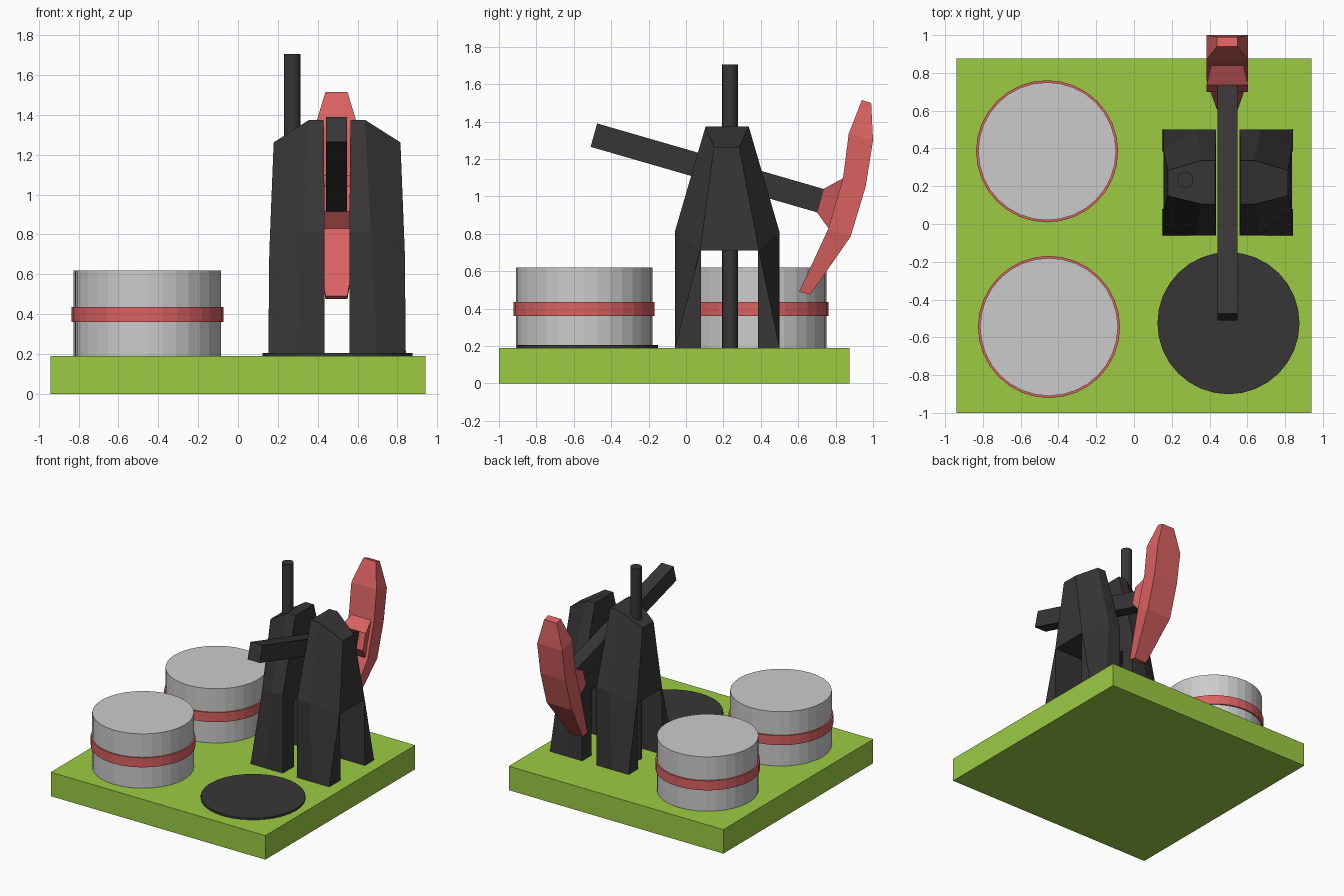
import bpy, bmesh
from mathutils import Vector

if "Cube" in bpy.data.objects:
    bpy.data.objects.remove(bpy.data.objects["Cube"])


def material(name, rgb):
    m = bpy.data.materials.new(name)
    m.diffuse_color = (*rgb, 1)
    m.use_nodes = True
    m.node_tree.nodes["Principled BSDF"].inputs["Base Color"].default_value = m.diffuse_color
    return m


GREEN = material("green", (0.33, 0.60, 0.055))
RED = material("red", (0.70, 0.12, 0.12))
DARK = material("charcoal", (0.040, 0.036, 0.038))


def finish(bm, name, mat=None):
    bmesh.ops.recalc_face_normals(bm, faces=bm.faces)
    mesh = bpy.data.meshes.new(name)
    bm.to_mesh(mesh)
    bm.free()
    ob = bpy.data.objects.new(name, mesh)
    bpy.context.collection.objects.link(ob)
    if mat:
        mesh.materials.append(mat)
    return ob


def loft(name, rings, mat=None):
    """Skin a list of equal-length rings and cap both ends."""
    bm = bmesh.new()
    loops = [[bm.verts.new(p) for p in ring] for ring in rings]
    n = len(loops[0])
    for a, b in zip(loops, loops[1:]):
        for i in range(n):
            j = (i + 1) % n
            bm.faces.new((a[i], a[j], b[j], b[i]))
    bm.faces.new(loops[0])
    bm.faces.new(loops[-1])
    return finish(bm, name, mat)


def box(name, lo, hi, mat=None):
    return loft(name, [[(lo[0], lo[1], z), (hi[0], lo[1], z),
                        (hi[0], hi[1], z), (lo[0], hi[1], z)]
                       for z in (lo[2], hi[2])], mat)


def cylinder(name, x, y, r, z0, z1, mat=None, sides=32):
    bm = bmesh.new()
    bmesh.ops.create_cone(bm, cap_ends=True, segments=sides,
                          radius1=r, radius2=r, depth=z1 - z0)
    bmesh.ops.translate(bm, verts=bm.verts, vec=Vector((x, y, (z0 + z1) / 2)))
    return finish(bm, name, mat)


def slab(x, half, a, b):
    """Four-point ring spanning x +- half between two (y, z) points."""
    return [(x - half, *a), (x + half, *a), (x + half, *b), (x - half, *b)]


# Base plate
box("base_plate", (-0.94, -1, 0), (0.94, 0.875, 0.19), GREEN)

# Storage tanks with red bands
for label, x, y in (("rear", -0.46, 0.385), ("front", -0.45, -0.545)):
    cylinder(label + "_tank", x, y, 0.365, 0.19, 0.62)
    cylinder(label + "_tank_band", x, y, 0.376, 0.36, 0.435, RED)

# Well pad and tall pipe
cylinder("well_pad", 0.50, -0.525, 0.376, 0.19, 0.205, DARK)
cylinder("pipe", 0.272, 0.235, 0.042, 0.19, 1.705, DARK, 16)

# Support towers: mirrored tapering sections, opened up between the legs
# (inner, bevel, outer offsets), (front, back), (outer front, outer back), z, outer z
LEVELS = [((0.062, 0.20, 0.345), (-0.06, 0.50), (-0.06, 0.50), 0.19, 0.19),
          ((0.062, 0.17, 0.340), (-0.06, 0.50), (0.075, 0.39), 0.81, 0.71),
          ((0.067, 0.14, 0.318), (0.105, 0.335), (0.15, 0.285), 1.375, 1.262)]
cutter = box("leg_opening_cutter", (0, 0.08, 0.1), (1, 0.385, 0.71))
cutter.hide_render = True
for label, s in (("left", -1), ("right", 1)):
    rings = []
    for (u, v, w), (f, b), (of, ob_), z, oz in LEVELS:
        X = [0.497 + s * k for k in (u, v, w)]
        rings.append([(X[0], f, z), (X[1], f, z), (X[2], of, oz),
                      (X[2], ob_, oz), (X[1], b, z), (X[0], b, z)])
    tower = loft(label + "_tower", rings, DARK)
    mod = tower.modifiers.new("opening", "BOOLEAN")
    mod.operation = "DIFFERENCE"
    mod.solver = "EXACT"
    mod.object = cutter
    bpy.context.view_layer.objects.active = tower
    bpy.ops.object.modifier_apply(modifier=mod.name)
bpy.data.objects.remove(cutter)

# Tilted walking beam
CX = 0.494
loft("walking_beam", [slab(CX, 0.053, (-0.475, 1.39), (-0.51, 1.265)),
                      slab(CX, 0.053, (0.735, 1.04), (0.70, 0.915))], DARK)

# Curved beam head: outer (y, z), inner (y, z), half width
HEAD = [((0.99, 1.50), (0.94, 1.515), 0.055),
        ((1.00, 1.30), (0.87, 1.335), 0.11),
        ((0.96, 1.05), (0.84, 1.10), 0.11),
        ((0.88, 0.785), (0.76, 0.825), 0.11),
        ((0.665, 0.475), (0.605, 0.49), 0.055)]
loft("beam_head", [slab(CX, h, o, i) for o, i, h in HEAD], RED)
loft("beam_head_neck", [slab(CX, 0.11, (0.735, 1.04), (0.70, 0.915)),
                        slab(CX, 0.085, (0.845, 1.10), (0.765, 0.825))], RED)
